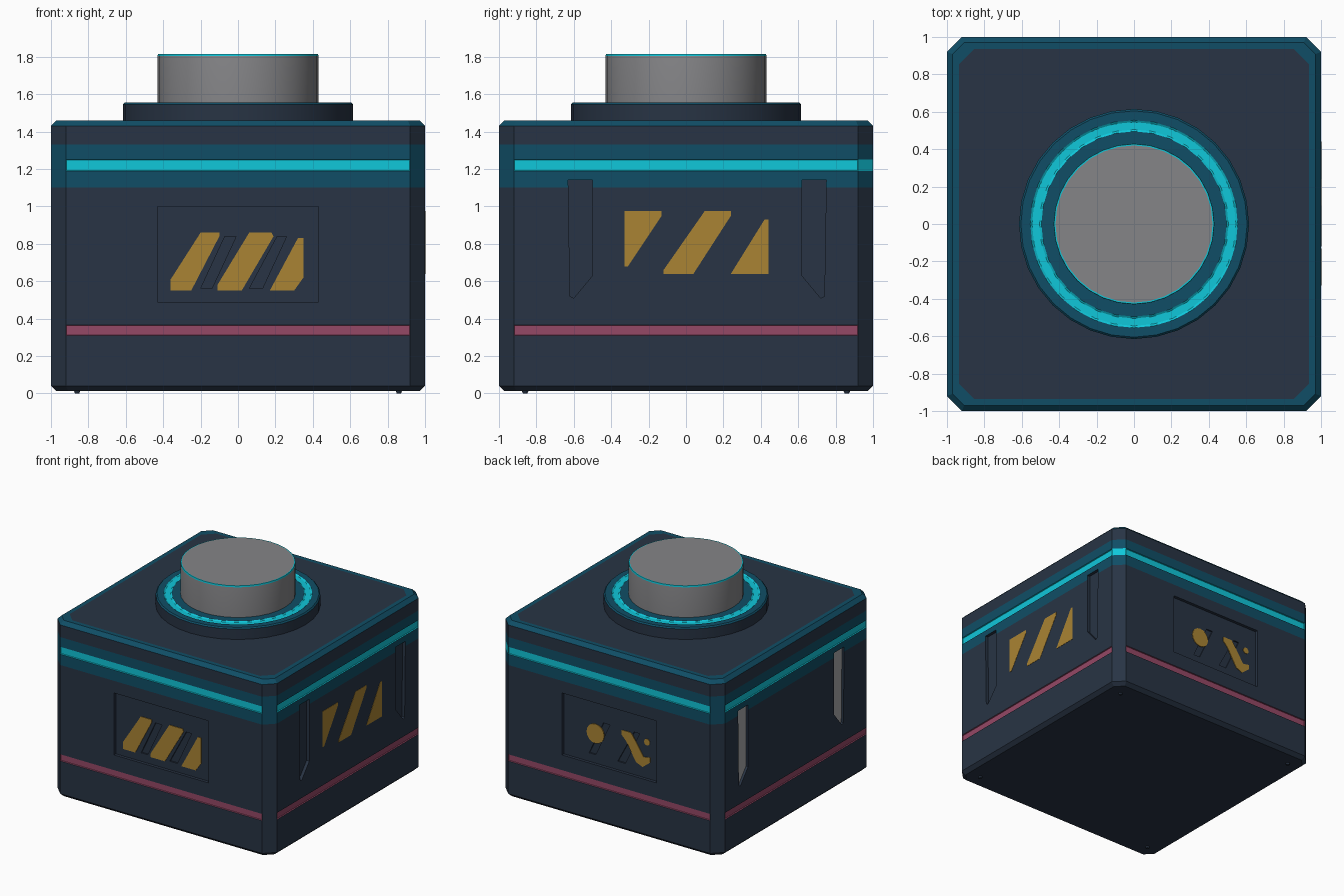
import bpy, bmesh, math

if "Cube" in bpy.data.objects:
    bpy.data.objects.remove(bpy.data.objects["Cube"])


def material(name, rgb):
    m = bpy.data.materials.new(name)
    m.diffuse_color = (*rgb, 1)
    m.use_nodes = True
    m.node_tree.nodes["Principled BSDF"].inputs["Base Color"].default_value = m.diffuse_color
    return m


navy = material("dark navy", (0.021, 0.034, 0.058))
teal = material("deep teal", (0.005, 0.076, 0.133))
cyan = material("bright cyan", (0.005, 0.57, 0.70))
yellow = material("hazard yellow", (0.40, 0.23, 0.033))
pink = material("dull pink", (0.30, 0.065, 0.133))
grey = material("knob grey", (0.235, 0.235, 0.245))
light = material("light grey", (0.39, 0.39, 0.40))


def finish(bm, name, mats):
    bmesh.ops.recalc_face_normals(bm, faces=bm.faces)
    me = bpy.data.meshes.new(name)
    bm.to_mesh(me)
    bm.free()
    for m in mats:
        me.materials.append(m)
    ob = bpy.data.objects.new(name, me)
    bpy.context.collection.objects.link(ob)
    return ob


# Maps (along wall, height, distance from centre) to space for each wall
WALLS = {
    "front": lambda u, v, d: (u, -d, v),
    "back": lambda u, v, d: (-u, d, v),
    "right": lambda u, v, d: (d, u, v),
    "left": lambda u, v, d: (-d, u, v),
}


def prism(name, wall, pts, d0, d1, mat):
    bm = bmesh.new()
    f = WALLS[wall]
    a = [bm.verts.new(f(u, v, d0)) for u, v in pts]
    b = [bm.verts.new(f(u, v, d1)) for u, v in pts]
    bm.faces.new(a)
    bm.faces.new(b[::-1])
    for i in range(len(a)):
        j = (i + 1) % len(a)
        bm.faces.new((a[i], b[i], b[j], a[j]))
    return finish(bm, name, [mat])


def disc(cu, cv, r, n=16):
    return [(cu + r * math.cos(math.tau * i / n), cv + r * math.sin(math.tau * i / n))
            for i in range(n)]


def lathe(name, profile, mats, n=32):
    """profile: (radius, z, material of the strip that follows)"""
    bm = bmesh.new()
    rings = [[bm.verts.new((r * math.cos(math.tau * i / n), r * math.sin(math.tau * i / n), z))
              for i in range(n)] for r, z, _ in profile]
    for k in range(len(rings) - 1):
        for i in range(n):
            j = (i + 1) % n
            bm.faces.new((rings[k][i], rings[k][j], rings[k + 1][j], rings[k + 1][i])
                         ).material_index = profile[k][2]
    bm.faces.new(rings[0][::-1])
    bm.faces.new(rings[-1]).material_index = profile[-1][2]
    ob = finish(bm, name, mats)
    bpy.context.view_layer.objects.active = ob
    ob.select_set(True)
    bpy.ops.object.shade_smooth_by_angle(angle=math.radians(30))
    ob.select_set(False)
    return ob


# Body: stacked octagon rings; strips coloured by height and direction
def octagon(bm, inset, z):
    h, c = 1 - inset, 0.92 - inset
    if inset < 0.05:
        c = 0.92 - inset * 0.4
    return [bm.verts.new((x, y, z)) for x, y in
            ((c, -h), (h, -c), (h, c), (c, h), (-c, h), (-h, c), (-h, -c), (-c, -h))]


LEVELS = [(0.03, 0.012), (0, 0.04), (0, 0.31), (0, 0.365), (0, 1.10), (0, 1.19),
          (0, 1.25), (0, 1.33), (0, 1.43), (0.03, 1.46), (0.065, 1.46)]
bm = bmesh.new()
rings = [octagon(bm, *lv) for lv in LEVELS]
bm.faces.new(rings[0][::-1])
bm.faces.new(rings[-1])
strips = []
for k in range(len(rings) - 1):
    z = (LEVELS[k][1] + LEVELS[k + 1][1]) / 2
    for i in range(8):
        j = (i + 1) % 8
        face = bm.faces.new((rings[k][i], rings[k][j], rings[k + 1][j], rings[k + 1][i]))
        wall = i % 2 == 1
        if z > 1.43 or 1.10 < z < 1.33:
            face.material_index = 1
        if 1.19 < z < 1.25 and (wall or i == 2):
            face.material_index = 2
            if wall:
                strips.append(face)
        if 0.31 < z < 0.365 and wall:
            face.material_index = 3
            strips.append(face)
bmesh.ops.recalc_face_normals(bm, faces=bm.faces)
bmesh.ops.inset_individual(bm, faces=strips, thickness=0.004, depth=-0.008)
body = finish(bm, "body", [navy, teal, cyan, pink])

# Recesses cut into the walls: front and back panels with grooves, side slots
PANEL = [(-0.43, 0.49), (0.43, 0.49), (0.43, 1.0), (-0.43, 1.0)]
GROOVES = [[(-0.20, 0.56), (-0.14, 0.56), (-0.01, 0.84), (-0.07, 0.84)],
           [(0.06, 0.56), (0.13, 0.56), (0.26, 0.84), (0.21, 0.84)]]
SLOT = [(-0.63, 1.14), (-0.62, 0.52), (-0.60, 0.51), (-0.50, 0.63), (-0.50, 1.14)]
SLOT_PAIR = [SLOT, [(0.12 - u, v) for u, v in SLOT]]
cutters = []
for w in ("front", "back"):
    cutters.append(prism("panel_cutter", w, PANEL, 0.975, 1.1, navy))
    cutters += [prism("groove_cutter", w, g, 0.963, 0.985, navy) for g in GROOVES]
for w in ("left", "right"):
    cutters += [prism("slot_cutter", w, s, 0.975, 1.1, navy) for s in SLOT_PAIR]
for c in cutters:
    c.hide_render = True
    mod = body.modifiers.new("cut", "BOOLEAN")
    mod.operation = "DIFFERENCE"
    mod.solver = "EXACT"
    mod.object = c
bpy.context.view_layer.update()
cut_mesh = bpy.data.meshes.new_from_object(
    body.evaluated_get(bpy.context.evaluated_depsgraph_get()))
body.modifiers.clear()
body.data = cut_mesh
for c in cutters:
    bpy.data.objects.remove(c)

# Pale floors of the left slots
for s in SLOT_PAIR:
    prism("left_slot_plate", "left", s, 0.972, 0.980, light)

# Hazard stripes on the front panel
for pts in ([(-0.36, 0.55), (-0.25, 0.55), (-0.10, 0.84), (-0.10, 0.86), (-0.20, 0.86), (-0.36, 0.61)],
            [(-0.11, 0.55), (0.02, 0.55), (0.19, 0.84), (0.18, 0.86), (0.06, 0.86), (-0.11, 0.58)],
            [(0.17, 0.55), (0.30, 0.55), (0.35, 0.62), (0.35, 0.83), (0.32, 0.83)]):
    prism("front_stripe", "front", pts, 0.973, 0.980, yellow)

# Hazard stripes on the right wall
for pts in ([(-0.33, 0.68), (-0.31, 0.68), (-0.13, 0.95), (-0.13, 0.975), (-0.33, 0.975)],
            [(-0.12, 0.64), (0.04, 0.64), (0.24, 0.95), (0.24, 0.975), (0.10, 0.975), (-0.12, 0.66)],
            [(0.24, 0.64), (0.44, 0.64), (0.44, 0.93), (0.42, 0.93)]):
    prism("right_stripe", "right", pts, 0.997, 1.002, yellow)

# Worn yellow marks on the back panel
prism("back_mark_disc", "back", disc(-0.14, 0.735, 0.08), 0.973, 0.980, yellow)
prism("back_mark_dot", "back", disc(0.33, 0.79, 0.027, 10), 0.973, 0.980, yellow)
prism("back_mark_stroke", "back",
      [(0.10, 0.83), (0.10, 0.79), (0.14, 0.75), (0.23, 0.60), (0.29, 0.575), (0.36, 0.63),
       (0.36, 0.67), (0.30, 0.66), (0.20, 0.81), (0.18, 0.83)], 0.973, 0.980, yellow)

# Collar with glowing ring, and the knob
lathe("collar", [(0.615, 1.44, 0), (0.615, 1.545, 1), (0.605, 1.555, 1), (0.555, 1.555, 2),
                 (0.545, 1.548, 2), (0.505, 1.548, 2), (0.495, 1.555, 1), (0.40, 1.555, 1)],
      [navy, teal, cyan])
lathe("knob", [(0.43, 1.54, 0), (0.43, 1.803, 1), (0.428, 1.815, 1), (0.42, 1.815, 0)],
      [grey, cyan])

# Small feet under the corners
for sx in (-1, 1):
    for sy in (-1, 1):
        bm = bmesh.new()
        bmesh.ops.create_cone(bm, cap_ends=True, segments=10, radius1=0.012, radius2=0.02, depth=0.02)
        foot = finish(bm, "foot", [navy])
        foot.location = (0.86 * sx, 0.86 * sy, 0.01)
